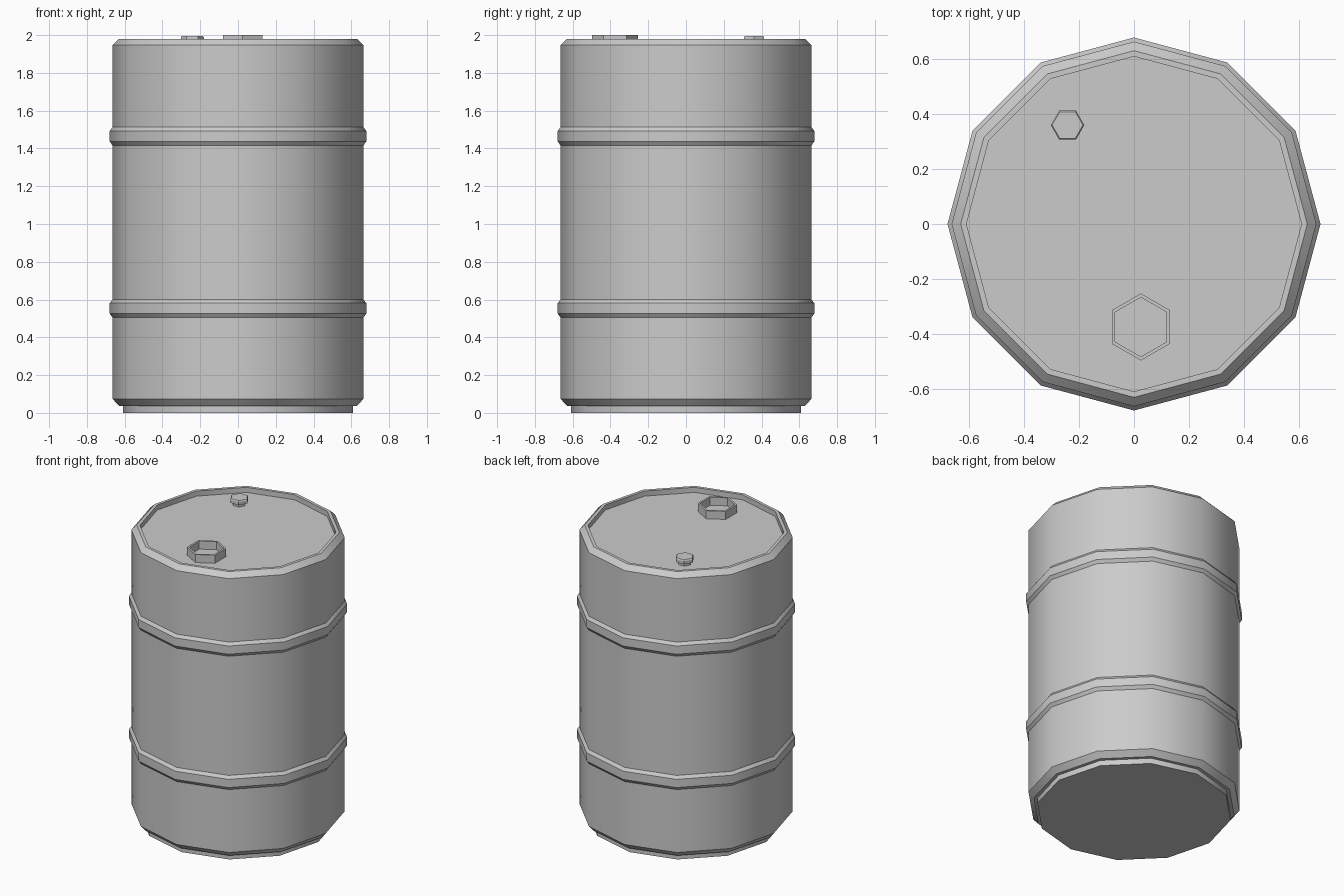
import bpy, bmesh, math

if "Cube" in bpy.data.objects:
    bpy.data.objects.remove(bpy.data.objects["Cube"])


def lathe(name, profile, sides, centre=(0, 0), turn=0, smooth=False, closed=False):
    """Spin (radius, z) points; open profiles get flat end caps."""
    bm = bmesh.new()
    rings = []
    for r, z in profile:
        angles = [turn + 2 * math.pi * i / sides for i in range(sides)]
        rings.append([bm.verts.new((r * math.cos(a), r * math.sin(a), z)) for a in angles])
    pairs = list(zip(rings, rings[1:]))
    if closed:
        pairs.append((rings[-1], rings[0]))
    for low, high in pairs:
        for i in range(sides):
            j = (i + 1) % sides
            face = bm.faces.new((low[i], low[j], high[j], high[i]))
            face.smooth = smooth
    if not closed:
        bm.faces.new(rings[0][::-1])
        bm.faces.new(rings[-1])
    # Horizontal loops stay crisp, upright edges blend
    for e in bm.edges:
        e.smooth = abs(e.verts[0].co.z - e.verts[1].co.z) > 1e-4
    bmesh.ops.recalc_face_normals(bm, faces=bm.faces)
    mesh = bpy.data.meshes.new(name)
    bm.to_mesh(mesh)
    bm.free()
    obj = bpy.data.objects.new(name, mesh)
    obj.location = (*centre, 0)
    bpy.context.collection.objects.link(obj)
    return obj


BODY, HOOP, LID = 0.664, 0.679, 1.945

# Barrel shell with two raised hoops, foot and recessed lid
profile = [(0.608, 0), (0.608, 0.037), (0.63, 0.037), (BODY, 0.074)]
for z in (0.504, 1.416):
    profile += [(BODY, z), (HOOP, z + 0.021), (HOOP, z + 0.077), (BODY, z + 0.097)]
profile += [(BODY, 1.947), (0.631, 1.98), (0.61, 1.98), (0.61, LID)]
lathe("barrel_body", profile, 12, smooth=True)

# Large hollow hexagonal filler collar
lathe("filler_collar", [(0.122, LID - 0.005), (0.122, 2.0), (0.108, 2.0), (0.108, LID - 0.005)],
      6, (0.025, -0.375), math.pi / 6, closed=True)

# Small vent cap on a narrower neck
lathe("vent_cap", [(0.042, LID - 0.005), (0.042, 1.967), (0.061, 1.967), (0.061, 1.988), (0.056, 1.995)],
      6, (-0.242, 0.36))
